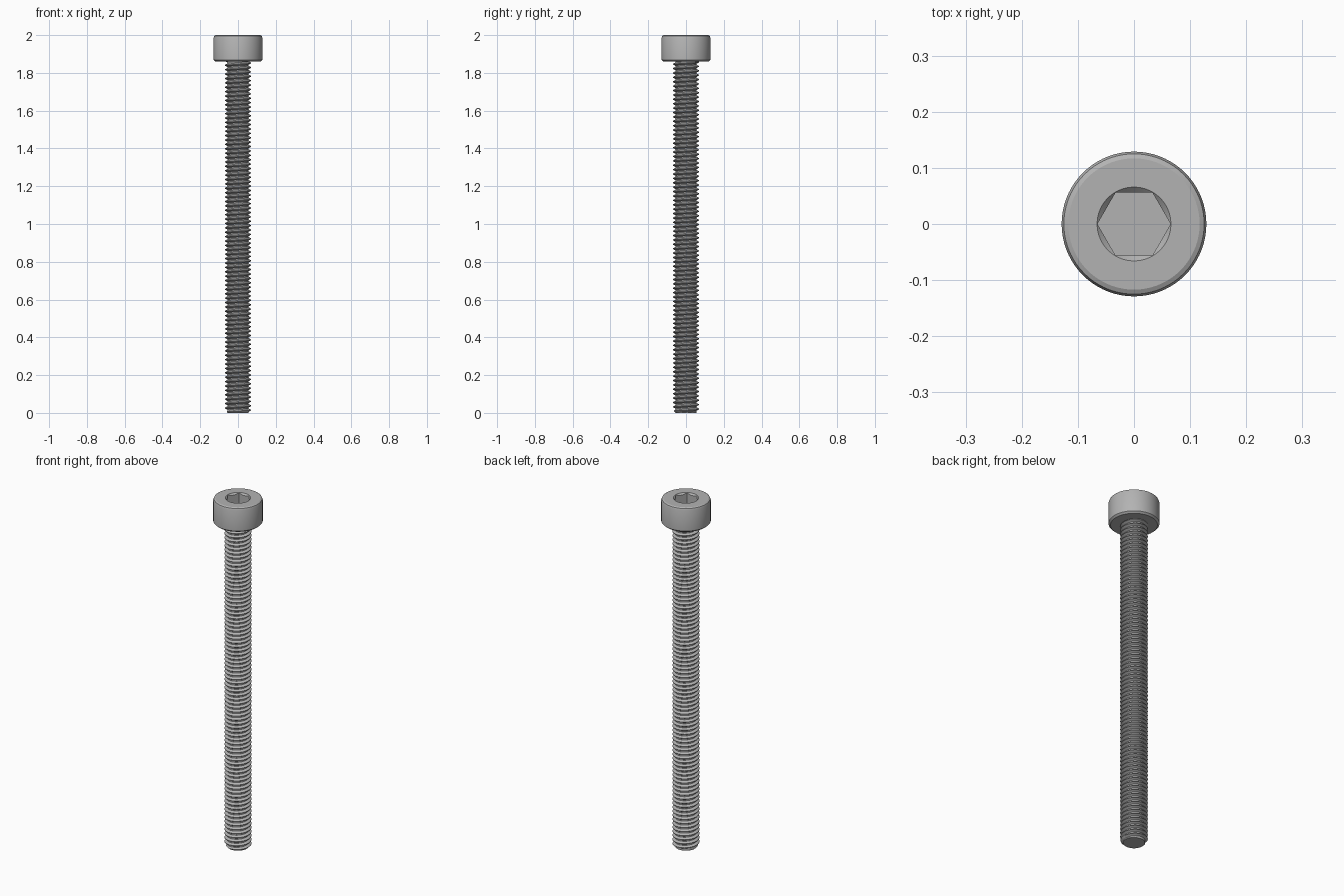
import bpy, bmesh, math

if "Cube" in bpy.data.objects:
    bpy.data.objects.remove(bpy.data.objects["Cube"])

TAU = 2 * math.pi
HEAD_R, HEAD_BOTTOM, TOP = 0.129, 1.86, 2.0
SHAFT_R, ROOT_R, PITCH = 0.07, 0.0565, 0.02326
HEX_A, SOCKET_DEPTH = 0.0565, 0.07

steel = bpy.data.materials.new("steel grey")
steel.use_nodes = True
grey = (0.45, 0.45, 0.45, 1)
steel.diffuse_color = grey
steel.node_tree.nodes["Principled BSDF"].inputs["Base Color"].default_value = grey


def finish(bm, name):
    bmesh.ops.recalc_face_normals(bm, faces=bm.faces[:])
    mesh = bpy.data.meshes.new(name)
    bm.to_mesh(mesh)
    bm.free()
    mesh.materials.append(steel)
    ob = bpy.data.objects.new(name, mesh)
    bpy.context.collection.objects.link(ob)
    bpy.ops.object.select_all(action='DESELECT')
    ob.select_set(True)
    bpy.context.view_layer.objects.active = ob
    bpy.ops.object.shade_smooth_by_angle(angle=math.radians(25))
    return ob


def point(bm, r, angle, z):
    return bm.verts.new((r * math.cos(angle), r * math.sin(angle), z))


# Head: lathed outside, hexagonal socket with a conical lead-in
def hex_radius(angle):
    return HEX_A / math.cos(angle % (TAU / 6) - TAU / 12)


def build_head(n=72):
    bm = bmesh.new()
    rim = HEX_A / math.cos(TAU / 12) + 0.0005
    outline = [(HEAD_R - 0.01, HEAD_BOTTOM), (HEAD_R, HEAD_BOTTOM + 0.009),
               (HEAD_R, TOP - 0.013), (HEAD_R - 0.004, TOP - 0.004),
               (HEAD_R - 0.012, TOP), (rim, TOP)]
    rings = [[point(bm, r, TAU * i / n, z) for i in range(n)] for r, z in outline]
    lead, floor = [], []
    for i in range(n):
        a = TAU * i / n
        h = hex_radius(a)
        lead.append(point(bm, h, a, TOP - (rim - h)))
        floor.append(point(bm, h, a, TOP - SOCKET_DEPTH))
    rings += [lead, floor]
    for low, high in zip(rings, rings[1:]):
        for i in range(n):
            j = (i + 1) % n
            bm.faces.new((low[i], low[j], high[j], high[i]))
    bm.faces.new(rings[0])
    bm.faces.new(floor)
    return finish(bm, "socket_head")


# Shaft: right-handed helical thread trimmed to the shaft length
def build_shaft(n=36):
    bm = bmesh.new()
    end = HEAD_BOTTOM + 0.002
    tooth = [(ROOT_R, 0), (ROOT_R, 0.25), (SHAFT_R, 0.56), (SHAFT_R, 0.69)]
    turns = int(end / PITCH) + 3
    columns = []
    for i in range(n + 1):
        column = []
        for k in range(-2, turns):
            for r, step in tooth:
                z = (k + step + i / n) * PITCH
                if z > end:
                    r = ROOT_R
                z = min(max(z, 0), end)
                r = min(r, 0.055 + z)
                column.append(point(bm, r, TAU * i / n, z))
        columns.append(column)
    for a, b in zip(columns, columns[1:]):
        for k in range(len(a) - 1):
            bm.faces.new((a[k], b[k], b[k + 1], a[k + 1]))
    bmesh.ops.remove_doubles(bm, verts=bm.verts[:], dist=0.00005)
    bmesh.ops.holes_fill(bm, edges=[e for e in bm.edges if e.is_boundary], sides=0)
    return finish(bm, "threaded_shaft")


build_head()
build_shaft()
